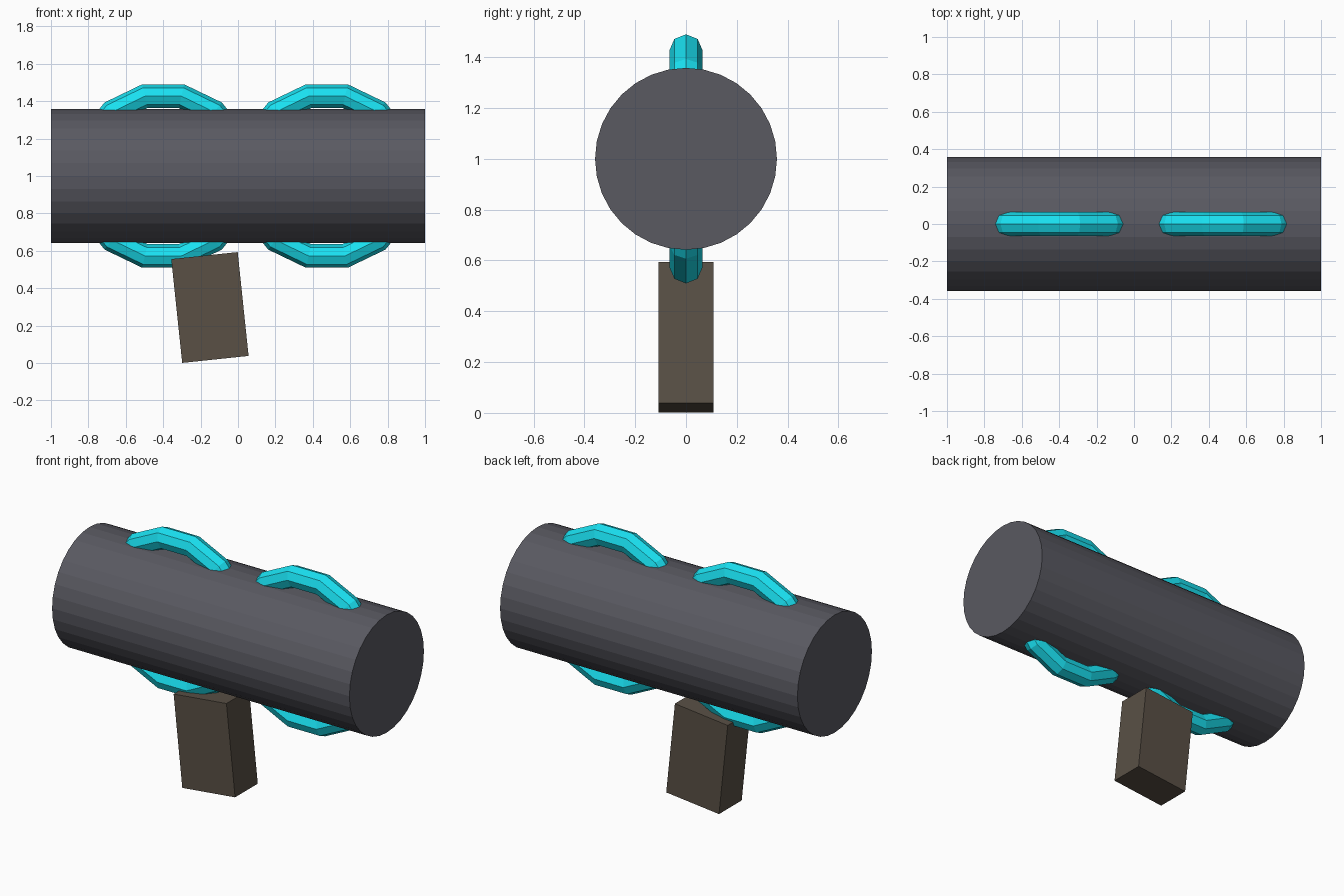
import bpy
from math import radians

if "Cube" in bpy.data.objects:
    bpy.data.objects.remove(bpy.data.objects["Cube"])


def material(name, rgb):
    mat = bpy.data.materials.new(name)
    mat.diffuse_color = (*rgb, 1)
    mat.use_nodes = True
    mat.node_tree.nodes["Principled BSDF"].inputs["Base Color"].default_value = mat.diffuse_color
    return mat


def finish(name, mat):
    obj = bpy.context.object
    obj.name = name
    obj.data.materials.append(mat)
    return obj


dark_metal = material("dark_metal", (0.10, 0.10, 0.12))
cyan_glow = material("cyan_glow", (0.01, 0.75, 0.88))
brown_grip = material("brown_grip", (0.10, 0.08, 0.06))

# Barrel: a cylinder lying along x
bpy.ops.mesh.primitive_cylinder_add(vertices=32, radius=0.358, depth=2,
                                    location=(0, 0, 1), rotation=(0, radians(90), 0))
finish("barrel", dark_metal)

# Rings: upright hoops that poke out above and below the barrel
for name, x in (("rear_ring", -0.40), ("front_ring", 0.475)):
    bpy.ops.mesh.primitive_torus_add(major_segments=14, minor_segments=8,
                                     major_radius=0.438, minor_radius=0.065,
                                     location=(x, 0, 1), rotation=(radians(90), 0, 0))
    finish(name, cyan_glow)

# Grip: a tilted block under the barrel
bpy.ops.mesh.primitive_cube_add(size=1, location=(-0.15, 0, 0.297),
                                rotation=(0, radians(-6), 0))
grip = finish("grip", brown_grip)
grip.scale = (0.357, 0.218, 0.558)
